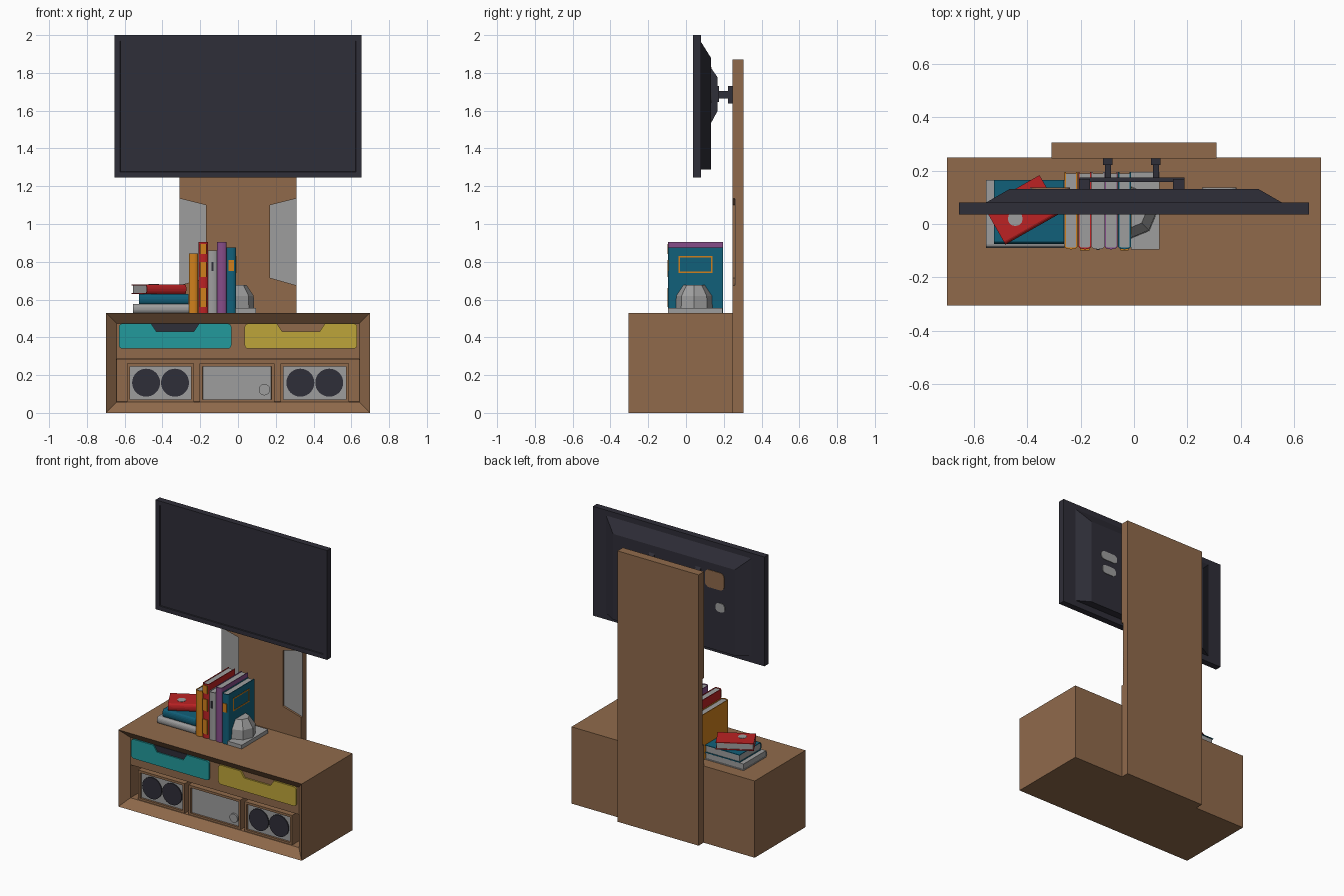
import bpy, bmesh, math

if "Cube" in bpy.data.objects:
    bpy.data.objects.remove(bpy.data.objects["Cube"])

def srgb(r, g, b):
    f = lambda c: c / 12.92 if c <= 0.04045 else ((c + 0.055) / 1.055) ** 2.4
    return (f(r / 255), f(g / 255), f(b / 255), 1)

def mat(name, *rgb):
    m = bpy.data.materials.new(name)
    m.diffuse_color = srgb(*rgb)
    m.use_nodes = True
    m.node_tree.nodes["Principled BSDF"].inputs["Base Color"].default_value = m.diffuse_color
    return m

WOOD = mat("wood_brown", 144, 106, 75)
DARK = mat("charcoal", 47, 46, 56)
GRAY = mat("light_gray", 158, 158, 158)
AQUA = mat("turquoise", 34, 154, 156)
YELLOW = mat("mustard_yellow", 190, 165, 58)
RED = mat("red", 188, 34, 36)
ORANGE = mat("orange", 208, 128, 28)
PURPLE = mat("purple", 134, 76, 136)
BLUE = mat("deep_teal", 17, 96, 122)

# ---------- helpers ----------
def loft(bm, a, b, mi=0):
    """Closed solid between two loops of equal length."""
    va, vb = [bm.verts.new(p) for p in a], [bm.verts.new(p) for p in b]
    n = len(a)
    faces = [bm.faces.new(va[::-1]), bm.faces.new(vb)]
    faces += [bm.faces.new((va[i], va[(i + 1) % n], vb[(i + 1) % n], vb[i])) for i in range(n)]
    for f in faces:
        f.material_index = mi
    bmesh.ops.recalc_face_normals(bm, faces=faces)

def finish(name, bm, *mats):
    me = bpy.data.meshes.new(name)
    bm.to_mesh(me)
    bm.free()
    for m in mats:
        me.materials.append(m)
    ob = bpy.data.objects.new(name, me)
    bpy.context.collection.objects.link(ob)
    return ob

def rect(x0, x1, z0, z1):
    return [(x0, z0), (x1, z0), (x1, z1), (x0, z1)]

def at_y(pts, y):
    return [(x, y, z) for x, z in pts]

def slab(name, pts, y0, y1, m, pts2=None):
    """Front-facing outline extruded (or tapered to pts2) along y."""
    bm = bmesh.new()
    loft(bm, at_y(pts, y0), at_y(pts2 or pts, y1))
    return finish(name, bm, m)

def box_bm(x0, x1, y0, y1, z0, z1):
    bm = bmesh.new()
    loft(bm, at_y(rect(x0, x1, z0, z1), y0), at_y(rect(x0, x1, z0, z1), y1))
    return bm

def box(name, x0, x1, y0, y1, z0, z1, m):
    return finish(name, box_bm(x0, x1, y0, y1, z0, z1), m)

def front(bm):
    return min(bm.faces, key=lambda f: f.calc_center_median().y)

def inset(bm, f, t, d):
    bmesh.ops.inset_individual(bm, faces=[f], thickness=t, depth=d, use_even_offset=True)

def circle(cx, cz, r, n=32):
    return [(cx + r * math.cos(2 * math.pi * i / n), cz + r * math.sin(2 * math.pi * i / n)) for i in range(n)]

def round_rect(x0, x1, z0, z1, r):
    pts = []
    for cx, cz, a0 in ((x1 - r, z1 - r, 0), (x0 + r, z1 - r, 90), (x0 + r, z0 + r, 180), (x1 - r, z0 + r, 270)):
        for k in range(5):
            a = math.radians(a0 + 22.5 * k)
            pts.append((cx + r * math.cos(a), cz + r * math.sin(a)))
    return pts

# ---------- cabinet with chamfered front and open niche ----------
bm = box_bm(-0.7, 0.7, -0.305, 0.25, 0, 0.53)
face = front(bm)
inset(bm, face, 0.057, -0.05)
res = bmesh.ops.bisect_plane(bm, geom=[face] + list(face.edges) + list(face.verts),
                             plane_co=(0, 0, 0.285), plane_no=(0, 0, 1))
inner = [f for f in bm.faces if abs(f.calc_center_median().y + 0.255) < 0.001 and abs(f.normal.y) > 0.9]
inset(bm, min(inner, key=lambda f: f.calc_center_median().z), 0.002, -0.2)
finish("cabinet", bm, WOOD)

# ---------- drawers with notched handles ----------
for name, cx, m in (("left_drawer", -0.333, AQUA), ("right_drawer", 0.333, YELLOW)):
    pts = round_rect(cx - 0.298, cx + 0.298, 0.34, 0.473, 0.02)
    notch = [(cx + 0.127, 0.473), (cx + 0.10, 0.432), (cx - 0.10, 0.432), (cx - 0.127, 0.473)]
    slab(name, pts[:5] + notch + pts[5:], -0.266, -0.25, m)
slab("left_handle_recess", [(-0.46, 0.473), (-0.433, 0.432), (-0.233, 0.432), (-0.206, 0.473)], -0.258, -0.25, DARK)

# ---------- speakers and receiver in the niche ----------
for name, x0, x1 in (("left_speaker", -0.588, -0.232), ("receiver", -0.203, 0.193), ("right_speaker", 0.225, 0.588)):
    bm = box_bm(x0, x1, -0.25, -0.08, 0.055, 0.262)
    face = front(bm)
    inset(bm, face, 0.016, 0)
    inset(bm, face, 0.001, -0.012)
    face.material_index = 1
    finish(name, bm, WOOD, GRAY)
    if name != "receiver":
        for side in (-1, 1):
            cx = (x0 + x1) / 2 + side * 0.0765
            slab(name + "_cone", circle(cx, 0.16, 0.074), -0.245, -0.236, DARK)
slab("receiver_knob", circle(0.14, 0.123, 0.03), -0.25, -0.236, GRAY)

# ---------- back panel with gray side recesses ----------
half = [(0.31, 0), (0.31, 0.675), (0.17, 0.715), (0.17, 1.10), (0.31, 1.135), (0.31, 1.87)]
bm = bmesh.new()
outline = half + [(-x, z) for x, z in reversed(half)]
loft(bm, at_y(outline, 0.246), at_y(outline, 0.262))
loft(bm, at_y(rect(-0.31, 0.31, 0, 1.87), 0.262), at_y(rect(-0.31, 0.31, 0, 1.87), 0.305))
finish("back_panel", bm, WOOD)
for s in (-1, 1):
    slab("panel_recess", [(s * x, z) for x, z in half[1:5]], 0.26, 0.264, GRAY)

# ---------- television ----------
bm = box_bm(-0.655, 0.655, 0.036, 0.08, 1.245, 2.0)
face = front(bm)
inset(bm, face, 0.03, 0)
inset(bm, face, 0.002, -0.006)
finish("television", bm, DARK)
slab("television_back", rect(-0.555, 0.555, 1.288, 1.963), 0.08, 0.132, DARK, rect(-0.465, 0.465, 1.288, 1.88))
slab("back_label", round_rect(-0.385, -0.24, 1.71, 1.83, 0.03), 0.13, 0.136, WOOD)
for x0, x1, z in ((0.255, 0.385, 1.67), (0.265, 0.375, 1.57), (-0.39, -0.32, 1.59)):
    slab("back_vent", round_rect(x0, x1, z - 0.03, z + 0.03, 0.025), 0.13, 0.136, GRAY)

# ---------- wall mount ----------
for x in (-0.186, 0.168):
    slab("mount_rail", rect(x - 0.021, x + 0.021, 1.53, 1.83), 0.13, 0.168, DARK, rect(x - 0.021, x + 0.021, 1.60, 1.775))
box("mount_crossbar", -0.205, 0.19, 0.157, 0.175, 1.645, 1.73, DARK)
for x in (-0.098, 0.082):
    box("mount_arm", x - 0.011, x + 0.011, 0.17, 0.23, 1.665, 1.705, DARK)
    box("mount_bracket", x - 0.018, x + 0.018, 0.222, 0.25, 1.638, 1.73, DARK)

# ---------- books: folded cover with rounded spine, and page block ----------
def book(name, loc, thick, depth, height, cover, rot=(0, 0, 0)):
    t, d, h, w = thick / 2, depth / 2, height / 2, 0.005
    arc = lambda a, b: [(-a * math.cos(math.pi * k / 8), -d + 0.012 - b * math.sin(math.pi * k / 8)) for k in range(9)]
    prof = [(-t, d)] + arc(t, 0.012) + [(t, d), (t - w, d)] + arc(t - w, 0.006)[::-1] + [(w - t, d)]
    bm = bmesh.new()
    loft(bm, [(x, y, -h) for x, y in prof], [(x, y, h) for x, y in prof])
    pages = [(w - t, d - 0.006)] + arc(t - w, 0.006) + [(t - w, d - 0.006)]
    loft(bm, [(x, y, 0.004 - h) for x, y in pages], [(x, y, h - 0.004) for x, y in pages], 1)
    ob = finish(name, bm, cover, GRAY)
    ob.location, ob.rotation_euler = loc, rot

STAND = (("orange_book", -0.236, 0.845, ORANGE), ("red_book", -0.184, 0.905, RED), ("gray_book", -0.135, 0.86, GRAY),
         ("purple_book", -0.086, 0.905, PURPLE), ("teal_book", -0.0355, 0.875, BLUE))
for name, x, top, m in STAND:
    book(name, (x, 0.05, (0.53 + top) / 2), 0.049, 0.29, top - 0.53, m)

flat = math.pi / 2
book("flat_gray_book", (-0.408, 0.038, 0.553), 0.046, 0.255, 0.295, GRAY, (0, flat, 0))
book("flat_teal_book", (-0.393, 0.045, 0.603), 0.054, 0.24, 0.262, BLUE, (0, flat, 0))
book("flat_red_book", (-0.418, 0.053, 0.655), 0.05, 0.163, 0.24, RED, (0, flat, math.radians(29.7)))

# book decorations
for z0, z1 in ((0.84, 0.895), (0.72, 0.80), (0.56, 0.66)):
    box("red_book_spine_band", -0.202, -0.166, -0.099, -0.09, z0, z1, ORANGE)
box("teal_book_spine_band", -0.05, -0.02, -0.0985, -0.09, 0.75, 0.81, ORANGE)
box("gray_book_spine_mark", -0.141, -0.129, -0.098, -0.09, 0.75, 0.80, DARK)
for y0, y1, z0, z1 in ((-0.04, 0.14, 0.74, 0.748), (-0.04, 0.14, 0.822, 0.83),
                       (-0.04, -0.032, 0.74, 0.83), (0.132, 0.14, 0.74, 0.83)):
    box("teal_book_cover_frame", -0.013, -0.009, y0, y1, z0, z1, ORANGE)
bm = bmesh.new()
disc = circle(-0.445, 0.02, 0.028, 12)
loft(bm, [(x, y, 0.678) for x, y in disc], [(x, y, 0.682) for x, y in disc])
finish("red_book_cover_spot", bm, GRAY)

# ---------- faceted bookend ----------
box("bookend_base", -0.012, 0.095, -0.095, 0.194, 0.53, 0.556, GRAY)

def half_ring(r, z):
    return [(-0.011 + r * math.cos(a), 0.043 + r * math.sin(a), z)
            for a in (math.radians(-90 + 45 * k) for k in range(5))]

bm = bmesh.new()
loft(bm, half_ring(0.097, 0.55), half_ring(0.094, 0.62))
loft(bm, half_ring(0.094, 0.62), half_ring(0.056, 0.677))
finish("bookend_dome", bm, GRAY)
